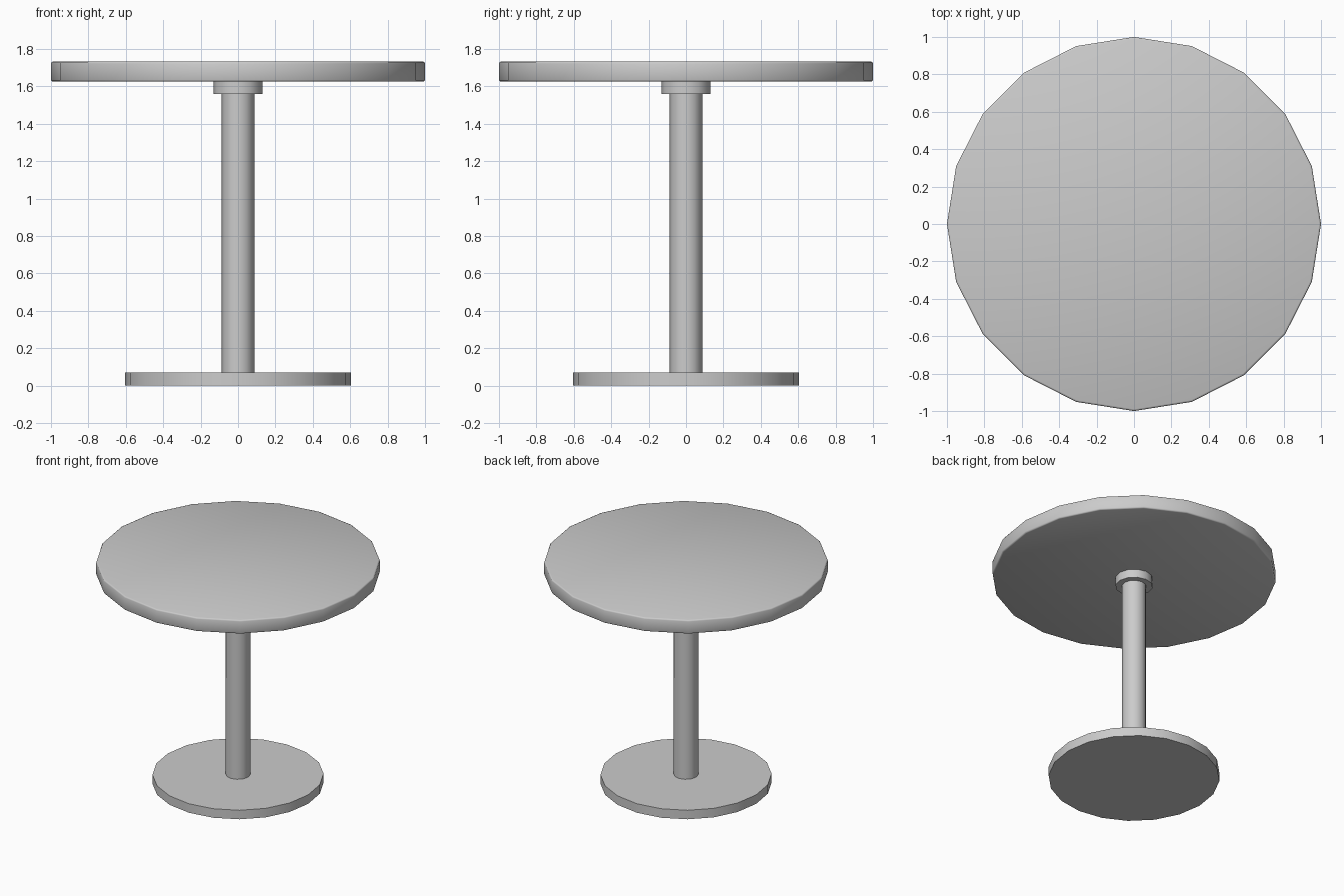
import bpy
import math

if "Cube" in bpy.data.objects:
    bpy.data.objects.remove(bpy.data.objects["Cube"])


def disc(name, sides, radius, z0, z1, bevel=0.0):
    """Upright cylinder spanning z0..z1, smooth sides with sharp rims."""
    bpy.ops.mesh.primitive_cylinder_add(
        vertices=sides, radius=radius, depth=z1 - z0,
        location=(0, 0, (z0 + z1) / 2))
    obj = bpy.context.object
    obj.name = name
    if bevel:
        mod = obj.modifiers.new("edge_rounding", 'BEVEL')
        mod.width = bevel
        mod.segments = 2
        mod.limit_method = 'ANGLE'
        mod.angle_limit = math.radians(40)
        bpy.ops.object.modifier_apply(modifier=mod.name)
    bpy.ops.object.shade_smooth_by_angle(angle=math.radians(50))
    return obj


# Floor plate
disc("base_plate", 20, 0.603, 0.0, 0.07)

# Central column
disc("column", 12, 0.087, 0.07, 1.562)

# Mounting collar under the top
disc("collar", 12, 0.132, 1.56, 1.626)

# Round tabletop with softened rims
disc("tabletop", 20, 1.0, 1.625, 1.732, bevel=0.01)
